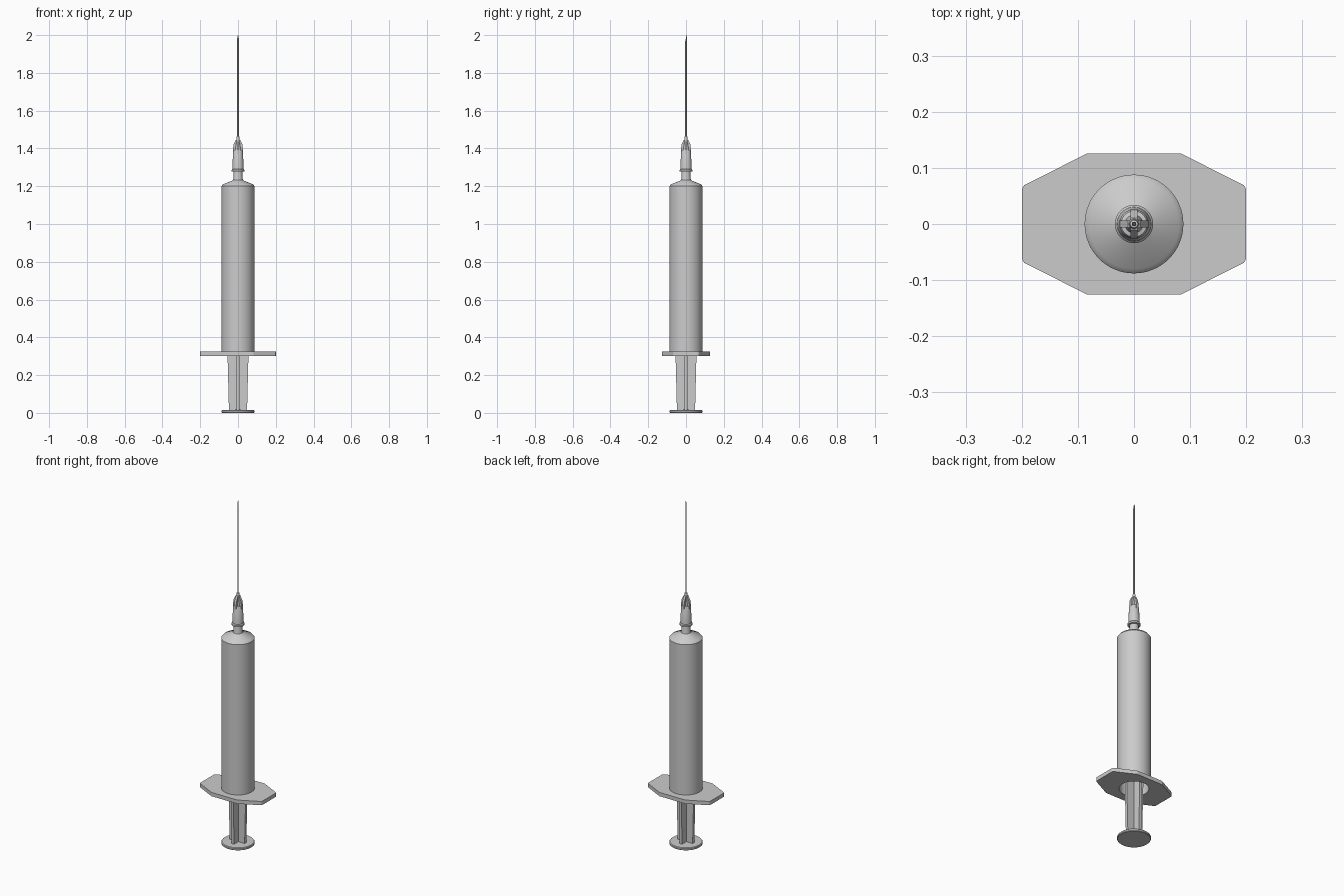
import bpy, bmesh
from math import cos, sin, pi, radians

if "Cube" in bpy.data.objects:
    bpy.data.objects.remove(bpy.data.objects["Cube"])


def finish(name, bm, smooth=False):
    bmesh.ops.remove_doubles(bm, verts=bm.verts, dist=1e-6)
    bmesh.ops.recalc_face_normals(bm, faces=bm.faces)
    me = bpy.data.meshes.new(name)
    bm.to_mesh(me)
    bm.free()
    ob = bpy.data.objects.new(name, me)
    bpy.context.collection.objects.link(ob)
    if smooth:
        bpy.ops.object.select_all(action='DESELECT')
        bpy.context.view_layer.objects.active = ob
        ob.select_set(True)
        bpy.ops.object.shade_smooth_by_angle(angle=radians(30))
    return ob


def lathe(name, profile, n=64, closed=False):
    """Spin (radius, z) points around the z axis."""
    bm = bmesh.new()
    rings = [[bm.verts.new((r * cos(2 * pi * i / n), r * sin(2 * pi * i / n), z))
              for i in range(n)] if r > 0 else [bm.verts.new((0, 0, z))] * n
             for r, z in profile]
    pairs = list(zip(rings, rings[1:] + rings[:1]))
    for a, b in pairs if closed else pairs[:-1]:
        for i in range(n):
            j = (i + 1) % n
            bm.faces.new(list(dict.fromkeys((a[i], a[j], b[j], b[i]))))
    return finish(name, bm, True)


def prism(bm, pts, to3d, t0, t1):
    """Extrude a 2D outline between t0 and t1."""
    lo = [bm.verts.new(to3d(u, v, t0)) for u, v in pts]
    hi = [bm.verts.new(to3d(u, v, t1)) for u, v in pts]
    bm.faces.new(lo)
    bm.faces.new(hi)
    for i in range(len(pts)):
        j = (i + 1) % len(pts)
        bm.faces.new((lo[i], lo[j], hi[j], hi[i]))


def cross(name, half_profile, thick):
    """Two crossed upright ribs from a (half width, z) profile."""
    pts = half_profile + [(-u, z) for u, z in reversed(half_profile)]
    bm = bmesh.new()
    prism(bm, pts, lambda u, z, t: (u, t, z), -thick / 2, thick / 2)
    prism(bm, pts, lambda u, z, t: (t, u, z), -thick / 2, thick / 2)
    return finish(name, bm)


# hollow barrel with shoulder and nozzle
lathe("barrel", [(0.077, 0.302), (0.088, 0.302), (0.088, 1.2), (0.08, 1.21),
                 (0.032, 1.229), (0.026, 1.234), (0.024, 1.242), (0.023, 1.32),
                 (0.012, 1.32), (0.012, 1.225), (0.077, 1.195)], closed=True)

# finger flange: chamfered plate with the barrel bore cut through it
corner = [(0.2, 0.062), (0.196, 0.069), (0.083, 0.126)]
half = corner + [(-x, y) for x, y in reversed(corner)]
bm = bmesh.new()
prism(bm, half + [(-x, -y) for x, y in half], lambda x, y, z: (x, y, z), 0.302, 0.324)
flange = finish("finger_flange", bm)
cutter = lathe("bore_cutter", [(0, 0.25), (0.0775, 0.25), (0.0775, 0.4), (0, 0.4)])
cutter.hide_render = True
cutter.hide_set(True)
cut = flange.modifiers.new("bore", 'BOOLEAN')
cut.operation = 'DIFFERENCE'
cut.object = cutter

# plunger: thumb disc, tapered cross stem, piston inside the barrel
lathe("thumb_rest", [(0, 0), (0.085, 0), (0.088, 0.003), (0.088, 0.011),
                     (0.085, 0.015), (0, 0.017)])
cross("plunger_stem", [(0.048, 0.012), (0.074, 1.06)], 0.016)
lathe("piston", [(0, 1.05), (0.076, 1.05), (0.076, 1.15), (0, 1.18)])

# needle hub: collar, sleeve and core with four fins
lathe("needle_hub", [(0.024, 1.277), (0.034, 1.277), (0.034, 1.286), (0.03, 1.291),
                     (0.026, 1.385), (0.023, 1.391), (0.016, 1.393), (0.009, 1.445),
                     (0.007, 1.462), (0, 1.465)], 48)
cross("hub_fins", [(0.027, 1.37), (0.0265, 1.4), (0.023, 1.422), (0.011, 1.446)], 0.013)

# needle with a slanted tip
needle = lathe("needle", [(0, 1.44), (0.004, 1.44), (0.004, 1.985), (0, 1.985)], 16)
for v in needle.data.vertices:
    if v.co.z > 1.9:
        v.co.z += v.co.y * 3.75
